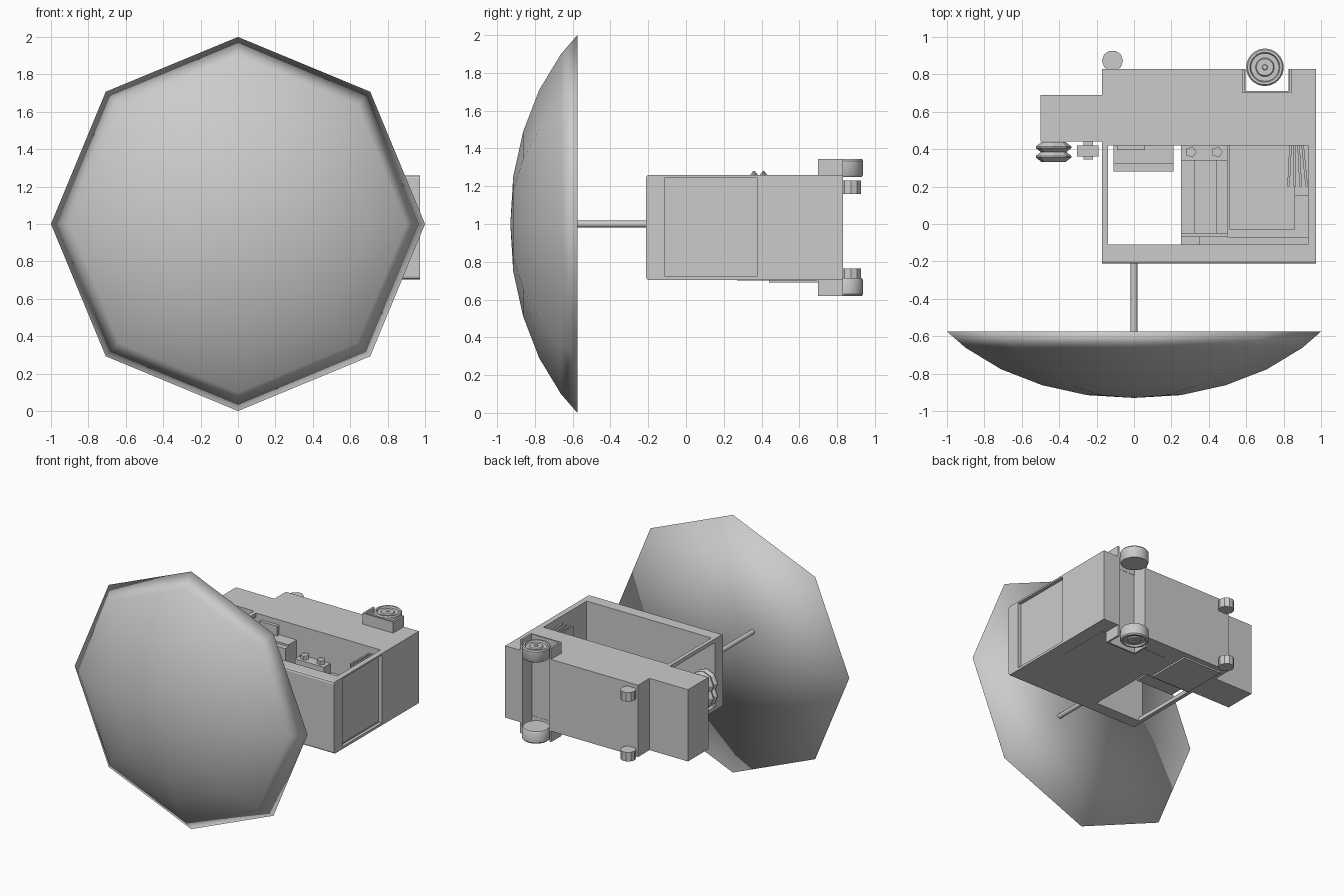
import bpy, bmesh, math
from mathutils import Matrix, Vector

if "Cube" in bpy.data.objects:
    bpy.data.objects.remove(bpy.data.objects["Cube"], do_unlink=True)

grey = bpy.data.materials.new("light_grey")
grey.use_nodes = True
grey.diffuse_color = (0.6, 0.6, 0.6, 1)
grey.node_tree.nodes["Principled BSDF"].inputs["Base Color"].default_value = (0.6, 0.6, 0.6, 1)

Z0, Z1 = 0.703, 1.26          # lower and upper side of the cart
MID = (Z0 + Z1) / 2


def finish(name, bm, smooth=None):
    bmesh.ops.recalc_face_normals(bm, faces=bm.faces)
    mesh = bpy.data.meshes.new(name)
    bm.to_mesh(mesh)
    bm.free()
    mesh.materials.append(grey)
    ob = bpy.data.objects.new(name, mesh)
    bpy.context.collection.objects.link(ob)
    if smooth:
        bpy.ops.object.select_all(action='DESELECT')
        ob.select_set(True)
        bpy.context.view_layer.objects.active = ob
        bpy.ops.object.shade_smooth_by_angle(angle=math.radians(smooth))
    return ob


def box(name, x, y, z, tilt=0, front_bevel=0):
    size = Vector((x[1] - x[0], y[1] - y[0], z[1] - z[0]))
    centre = Vector((x[0] + x[1], y[0] + y[1], z[0] + z[1])) / 2
    bm = bmesh.new()
    bmesh.ops.create_cube(bm, size=1, matrix=Matrix.Translation(centre)
                          @ Matrix.Rotation(tilt, 4, 'Z') @ Matrix.Diagonal((*size, 1)))
    if front_bevel:
        long_edges = [e for e in bm.edges if all(v.co.y < centre.y for v in e.verts)
                      and abs(e.verts[0].co.x - e.verts[1].co.x) > 0.01]
        bmesh.ops.bevel(bm, geom=long_edges, offset=front_bevel, segments=2,
                        profile=0.5, affect='EDGES')
    return finish(name, bm)


def prism(name, outline, z):
    bm = bmesh.new()
    face = bm.faces.new([bm.verts.new((px, py, z[0])) for px, py in outline])
    out = bmesh.ops.extrude_face_region(bm, geom=[face])
    verts = [v for v in out["geom"] if isinstance(v, bmesh.types.BMVert)]
    bmesh.ops.translate(bm, verts=verts, vec=(0, 0, z[1] - z[0]))
    return finish(name, bm)


def lathe(name, profile, centre, axis='Z', sides=32, smooth=None):
    # spins (radius, height) points around Z, or around Y with height along +y
    bm = bmesh.new()
    verts = [bm.verts.new((r, 0, h)) for r, h in profile]
    edges = [bm.edges.new(pair) for pair in zip(verts, verts[1:])]
    bmesh.ops.spin(bm, geom=verts + edges, cent=(0, 0, 0), axis=(0, 0, 1),
                   angle=math.tau, steps=sides)
    bmesh.ops.remove_doubles(bm, verts=bm.verts, dist=1e-4)
    turn = Matrix.Rotation(-math.pi / 2, 4, 'X') if axis == 'Y' else Matrix()
    bmesh.ops.transform(bm, matrix=Matrix.Translation(centre) @ turn, verts=bm.verts)
    return finish(name, bm, smooth)


# Parasol canopy with a shallow inner lining, and its pole
lathe("parasol_canopy", [(0, -0.93), (0.25, -0.915), (0.49, -0.862), (0.71, -0.777),
                         (0.9, -0.662), (1, -0.575), (0, -0.82)], (0, 0, 1), 'Y', 8, 180)
lathe("parasol_pole", [(0, -0.85), (0.018, -0.85), (0.018, -0.2), (0, -0.2)],
      (0, 0, 1), 'Y', 12, 40)

# Lower cabinet with side shelf and wheel channel
prism("lower_cabinet", [(-0.5, 0.44), (-0.5, 0.69), (-0.17, 0.69), (-0.17, 0.83),
                        (0.595, 0.83), (0.595, 0.71), (0.825, 0.71), (0.825, 0.83),
                        (0.973, 0.83), (0.973, 0.42), (-0.17, 0.42), (-0.17, 0.44)], (Z0, Z1))

# Roof and the walls around the kitchen
box("roof", (-0.17, 0.973), (-0.212, -0.11), (Z0, Z1), front_bevel=0.015)
box("back_wall", (0.25, 0.95), (-0.12, 0.43), (Z0, 0.73))
box("end_panel", (0.93, 0.945), (-0.12, 0.43), (Z0, Z1))
box("end_post", (0.93, 0.973), (0.375, 0.43), (Z0, Z1))
for name, z, depth in (("lower", (Z0, 0.722), 0.03), ("upper", (1.247, Z1), -0.03)):
    edge = Z0 if depth > 0 else Z1
    box(name + "_end_rail", (0.94, 0.973), (-0.12, 0.39), z)
    box(name + "_corner_post", (-0.17, -0.14), (-0.12, 0.43), sorted((edge, edge + depth)))
box("side_door", (-0.13, 0.2), (0.44, 0.79), (0.69, 0.71))
box("service_panel", (0.3, 0.87), (0.27, 0.69), (Z0 - 0.002, Z0 + 0.002))

# Kitchen fittings
box("cooker", (0.25, 0.5), (-0.05, 0.42), (0.73, 0.97))
box("cooker_top", (0.32, 0.44), (-0.05, 0.34), (0.95, 0.985))
box("cooker_hood", (0.25, 0.5), (-0.07, -0.05), (0.73, 0.9))
box("cooker_panel", (0.25, 0.5), (0.34, 0.42), (0.95, 1.04))
for x in (0.305, 0.445):
    lathe("cooker_knob", [(0, 0), (0.03, 0), (0.03, 0.03), (0, 0.03)], (x, 0.385, 1.04), sides=5)
box("low_counter", (-0.11, 0.21), (0.28, 0.42), (0.73, 1.13))
box("low_counter_step", (-0.11, 0.21), (0.32, 0.42), (1.12, 1.145))
box("low_counter_tray", (-0.09, 0.06), (0.395, 0.42), (1.14, 1.22))
box("sink_unit", (0.51, 0.93), (0.15, 0.42), (0.73, 0.95))
box("sink_board", (0.51, 0.86), (-0.03, 0.42), (0.73, 0.97))
box("roof_rail", (0.35, 0.93), (-0.11, -0.07), (0.73, 0.85))
for i in range(4):
    box("leaning_board", (0.825 + i * 0.027, 0.838 + i * 0.027), (0.2, 0.42),
        (0.95, 1.21), tilt=0.05 * (i - 1))

# Dishes on the side shelf
for z in (1.185, 1.09):
    for y in (0.36, 0.41):
        lathe("stacked_dish", [(0, -0.028), (0.065, -0.028), (0.095, -0.004),
                               (0.095, 0.004), (0.065, 0.028), (0, 0.028)], (-0.43, y, z), 'Y', 8)
box("shelf_box", (-0.305, -0.19), (0.36, 0.42), (1.0, 1.12))
box("shelf_box_foot", (-0.27, -0.22), (0.345, 0.44), (1.03, 1.09))

# Main wheels and fenders on both sides, plus small casters
for side, label in ((1, "upper"), (-1, "lower")):
    face = MID + side * (Z1 - MID)

    def out(a, b):
        return tuple(sorted((face + side * a, face + side * b)))

    wheel = [(0, -0.01), (0.093, -0.01), (0.1, 0), (0.1, 0.074), (0.093, 0.083), (0.08, 0.083),
             (0.075, 0.07), (0.05, 0.07), (0.045, 0.078), (0.015, 0.078), (0.012, 0.083), (0, 0.083)]
    lathe(label + "_wheel", [(r, side * h) for r, h in wheel], (0.7, 0.838, face), smooth=35)
    box(label + "_fender_base", (0.578, 0.843), (0.7, 0.712), out(-0.01, 0.085))
    for x in (0.578, 0.828):
        box(label + "_fender_side", (x, x + 0.015), (0.7, 0.83), out(-0.01, 0.085))
    z = 1.195 if side > 0 else 0.73
    lathe(label + "_caster", [(0, -0.035), (0.056, -0.035), (0.056, 0.035), (0, 0.035)],
          (-0.115, 0.873, z), sides=10)
